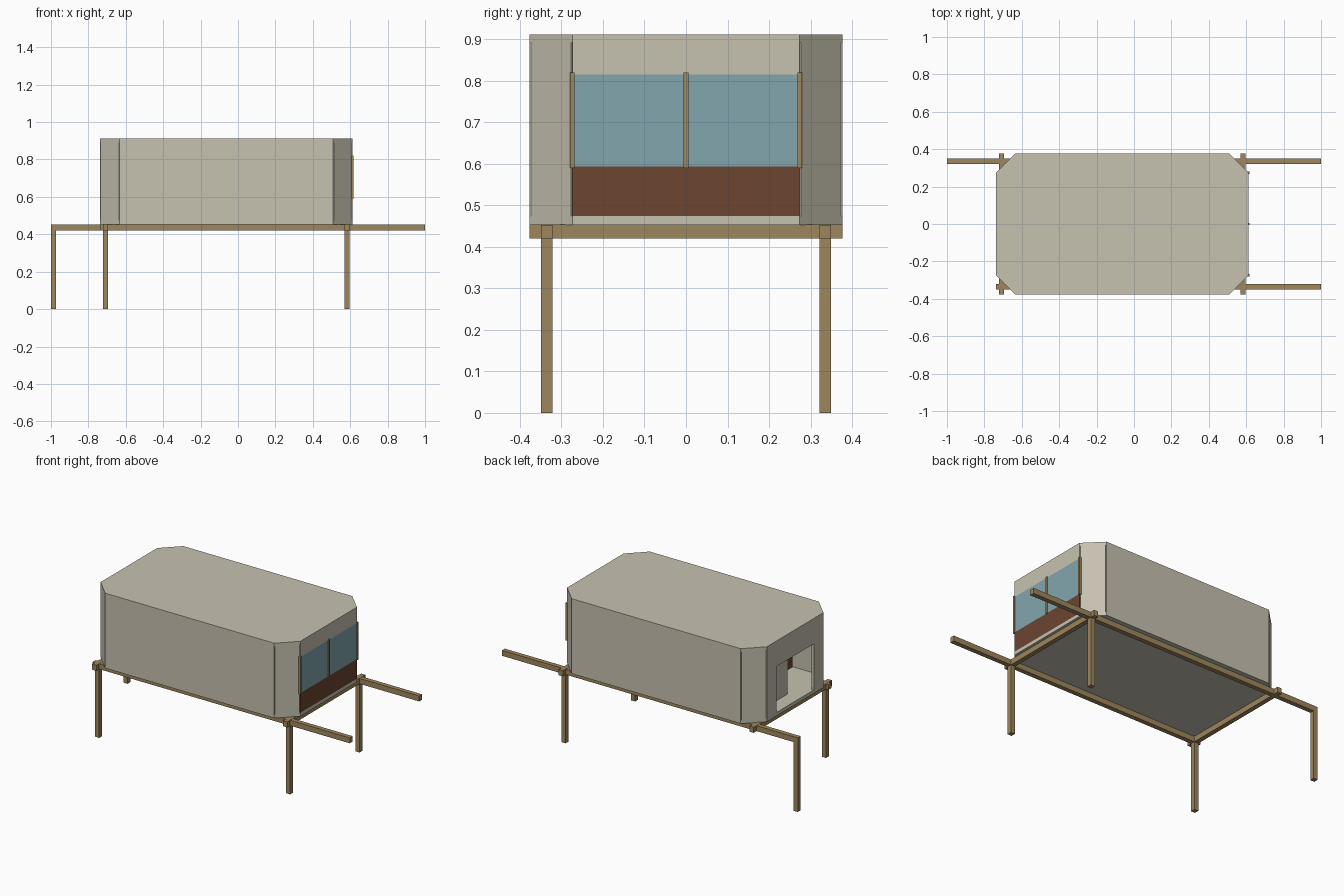
import bpy
import bmesh
from mathutils import Vector

if "Cube" in bpy.data.objects:
    bpy.data.objects.remove(bpy.data.objects["Cube"])


def lin(c):
    c /= 255
    return c / 12.92 if c < 0.04045 else ((c + 0.055) / 1.055) ** 2.4


def material(name, r, g, b):
    m = bpy.data.materials.new(name)
    m.diffuse_color = (lin(r), lin(g), lin(b), 1)
    m.use_nodes = True
    m.node_tree.nodes["Principled BSDF"].inputs["Base Color"].default_value = m.diffuse_color
    return m


GREY = material("warm_grey", 198, 193, 176)
WOOD = material("timber", 157, 134, 93)
BROWN = material("dark_brown", 108, 70, 49)
GLASS = material("blue_glass", 130, 166, 174)


def prism(name, outline, z0, z1, mat):
    """Vertical prism from a counter-clockwise plan outline."""
    bm = bmesh.new()
    low = [bm.verts.new((x, y, z0)) for x, y in outline]
    face = bm.faces.new(low)
    out = bmesh.ops.extrude_face_region(bm, geom=[face])
    for v in out["geom"]:
        if isinstance(v, bmesh.types.BMVert):
            v.co.z = z1
    bmesh.ops.recalc_face_normals(bm, faces=bm.faces)
    me = bpy.data.meshes.new(name)
    bm.to_mesh(me)
    bm.free()
    me.materials.append(mat)
    ob = bpy.data.objects.new(name, me)
    bpy.context.collection.objects.link(ob)
    return ob


def box(name, x0, x1, y0, y1, z0, z1, mat):
    return prism(name, [(x0, y0), (x1, y0), (x1, y1), (x0, y1)], z0, z1, mat)


def panel(name, a, b, z0, z1, mat, trim=0.0, thick=0.015):
    """Upright wall slab between two plan points, thickened to the left."""
    a, b = Vector(a), Vector(b)
    d = (b - a).normalized()
    a, b = a + d * trim, b - d * trim
    n = Vector((-d.y, d.x)) * thick
    return prism(name, [a, b, b + n, a + n], z0, z1, mat)


# Cabin plan: rectangle with cut corners
X0, X1, Y, C = -0.738, 0.613, 0.377, 0.104
BASE, FLOOR, CEIL, TOP = 0.453, 0.474, 0.892, 0.911
plan = [(X0 + C, -Y), (X1 - C, -Y), (X1, -Y + C), (X1, Y - C),
        (X1 - C, Y), (X0 + C, Y), (X0, Y - C), (X0, -Y + C)]
prism("floor_slab", plan, BASE, FLOOR, GREY)
prism("roof_slab", plan, CEIL, TOP, GREY)

# Long walls and corner walls
panel("front_wall", plan[0], plan[1], FLOOR, CEIL, GREY)
panel("back_wall", plan[4], plan[5], FLOOR, CEIL, GREY)
for i in (1, 3, 5, 7):
    panel("corner_wall", plan[i], plan[(i + 1) % 8], FLOOR, CEIL, GREY, trim=0.005)

# Window end: lower panel, glass, header and bars
a, b = plan[2], plan[3]
panel("window_lower_panel", a, b, FLOOR, 0.594, BROWN)
panel("window_glass", a, b, 0.594, 0.815, GLASS)
panel("window_header", a, b, 0.815, CEIL, GREY)
for y in (-0.274, 0, 0.274):
    box("window_bar", X1 - 0.01, X1 + 0.005, y - 0.006, y + 0.006, 0.59, 0.82, WOOD)

# Doorway end: two side pieces and a header
D = 0.18
panel("doorway_side", plan[6], (X0, D), FLOOR, CEIL, GREY)
panel("doorway_side", (X0, -D), plan[7], FLOOR, CEIL, GREY)
panel("doorway_header", (X0, D), (X0, -D), 0.755, CEIL, GREY)

# Partition behind the doorway, with a small fitting on its free edge
box("partition", -0.65, -0.635, -0.05, 0.36, FLOOR, CEIL, GREY)
box("partition_fitting", -0.65, -0.63, -0.10, -0.05, 0.62, 0.70, BROWN)

# Timber frame: two long beams with handles, two cross beams
W, LY, LX = 0.014, 0.335, (-0.708, 0.583)
Z0 = 0.42
box("long_beam_front", -0.738, 1, -LY - W, -LY + W, Z0, BASE, WOOD)
box("long_beam_back", -1, 1, LY - W, LY + W, Z0, BASE, WOOD)
for x in LX:
    box("cross_beam", x - W, x + W, -Y, Y, Z0, BASE + 0.001, WOOD)

# Legs, one of them under the end of the back beam
for x, y in ((LX[0], -LY), (LX[1], -LY), (LX[1], LY), (-0.986, LY)):
    box("leg", x - W, x + W, y - W, y + W, 0, Z0, WOOD)
